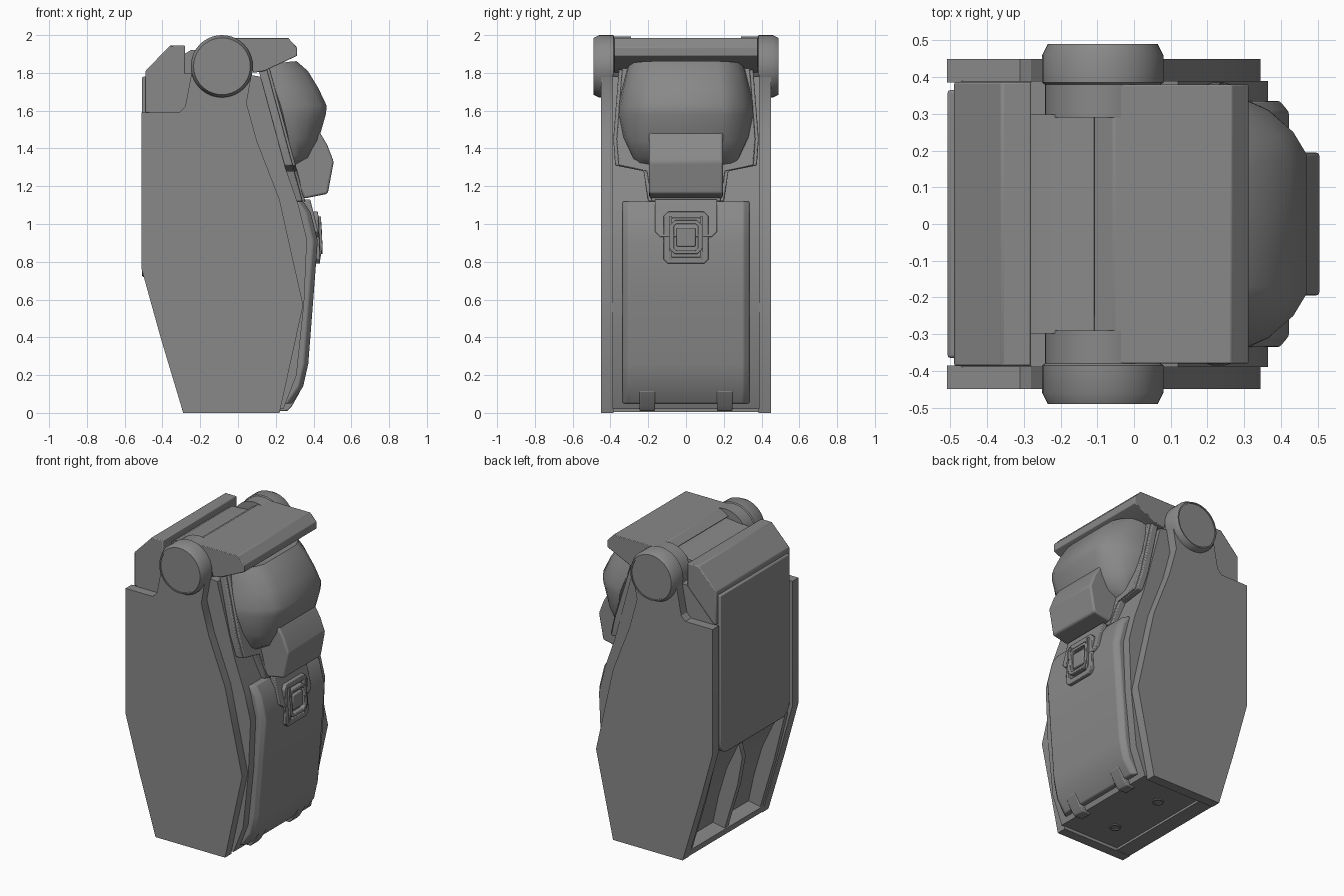
import bpy, bmesh, math
from mathutils import Vector

if "Cube" in bpy.data.objects:
    bpy.data.objects.remove(bpy.data.objects["Cube"])

grey = bpy.data.materials.new("mid_grey")
grey.diffuse_color = (0.25, 0.25, 0.25, 1)
grey.use_nodes = True
grey.node_tree.nodes["Principled BSDF"].inputs["Base Color"].default_value = grey.diffuse_color


def finish(name, bm, bevel=0.0, seg=2, angle=30):
    bmesh.ops.recalc_face_normals(bm, faces=bm.faces)
    me = bpy.data.meshes.new(name)
    bm.to_mesh(me)
    bm.free()
    ob = bpy.data.objects.new(name, me)
    bpy.context.collection.objects.link(ob)
    me.materials.append(grey)
    if bevel:
        m = ob.modifiers.new("bevel", 'BEVEL')
        m.width, m.segments, m.limit_method = bevel, seg, 'ANGLE'
        m.angle_limit = math.radians(25)
    bpy.ops.object.select_all(action='DESELECT')
    ob.select_set(True)
    bpy.context.view_layer.objects.active = ob
    bpy.ops.object.shade_smooth_by_angle(angle=math.radians(angle))
    return ob


def loft(name, rings, bevel=0.0, seg=2, angle=30):
    """Skin a list of closed rings and cap both ends."""
    bm = bmesh.new()
    vs = [[bm.verts.new(p) for p in r] for r in rings]
    n = len(vs[0])
    for a, b in zip(vs, vs[1:]):
        for i in range(n):
            bm.faces.new((a[i], a[(i + 1) % n], b[(i + 1) % n], b[i]))
    bm.faces.new(vs[0])
    bm.faces.new(vs[-1])
    return finish(name, bm, bevel, seg, angle)


def prism(name, prof, y0, y1, bevel=0.0, seg=2):
    """Extrude an x,z profile along y."""
    return loft(name, [[(x, y, z) for x, z in prof] for y in (y0, y1)], bevel, seg)


def plate(name, half, xf, thick, bevel=0.0, seg=2):
    """Extrude a mirrored y,z outline along x, on the leaning line x = xf(z)."""
    out = half + [(-y, z) for y, z in reversed(half)]
    return loft(name, [[(xf(z) + d, y, z) for y, z in out] for d in (0, thick)], bevel, seg)


def tube(name, loc, axis, prof, sides=40):
    """Turned solid from (radius, distance) pairs along an axis."""
    q = Vector(axis).to_track_quat('Z', 'Y')
    rings = [[Vector(loc) + q @ Vector((r * math.cos(t * math.tau / sides),
              r * math.sin(t * math.tau / sides), d)) for t in range(sides)] for r, d in prof]
    return loft(name, rings)


# Side plates and hinge discs
side = [(-0.29, 0), (0.22, 0), (0.345, 0.57), (0.22, 1.13), (0.10, 1.44), (0.045, 1.64),
        (0.07, 1.78), (-0.08, 1.98), (-0.24, 1.83), (-0.28, 1.62), (-0.31, 1.59), (-0.51, 1.59),
        (-0.51, 0.76), (-0.41, 0.4)]
for s, tag in ((-1, "front"), (1, "rear")):
    prism(tag + "_side_plate", side, s * 0.385, s * 0.45)
    tube(tag + "_hinge_disc", (-0.085, s * 0.29, 1.835), (0, s, 0),
         [(0.158, 0), (0.158, 0.09), (0.165, 0.095), (0.165, 0.17), (0.15, 0.2),
          (0.142, 0.2), (0.142, 0.194)])

# Inner core with the scooped lower back
core = [(-0.20, 0.02), (0.24, 0.02), (0.31, 0.2), (0.35, 0.58), (0.365, 0.92), (0.32, 1.10),
        (0.25, 1.30), (0.12, 1.78), (0.0, 1.8), (-0.28, 1.8), (-0.47, 1.6), (-0.47, 0.74),
        (-0.39, 0.62), (-0.31, 0.45), (-0.25, 0.25)]
prism("core", core, -0.39, 0.39)

# Back panel, shoulder block and lower ribs
half = [(0.365, 1.78), (0.365, 0.84)]
half += [(0.285 + 0.08 * math.cos(a * math.pi / 10), 0.80 - 0.08 * math.sin(a * math.pi / 10))
         for a in range(6)]
plate("back_panel", half, lambda z: -0.508, 0.06, 0.008)
shoulder = [(-0.49, 1.59), (-0.49, 1.81), (-0.36, 1.945), (-0.28, 1.945), (-0.28, 1.8), (-0.315, 1.59)]
prism("shoulder_block", shoulder, -0.387, 0.387, 0.006)
rib = [(-0.40, 0.64), (-0.425, 0.55), (-0.39, 0.36), (-0.29, 0.03), (-0.18, 0.03), (-0.24, 0.3)]
prism("back_rib", rib, -0.018, 0.018)
prism("back_bottom_lip", [(-0.292, 0.005), (-0.305, 0.05), (-0.19, 0.07), (-0.19, 0.005)], -0.39, 0.39)
for s, tag in ((-1, "front"), (1, "rear")):
    prism(tag + "_back_web", [(-0.47, 0.76), (-0.475, 0.70), (-0.395, 0.38), (-0.29, 0.03),
          (-0.2, 0.03), (-0.3, 0.5)], s * 0.355, s * 0.39)

# Top middle panel and top cover
prism("middle_panel", [(-0.30, 1.75), (-0.30, 1.89), (-0.25, 1.92), (-0.06, 1.94), (-0.04, 1.75)],
      -0.298, 0.298)
cover = [(-0.11, 1.95), (-0.055, 1.985), (0.265, 1.985), (0.312, 1.935), (0.312, 1.89),
         (0.14, 1.81), (0.08, 1.80), (0.06, 1.90)]
prism("top_cover", cover, -0.38, 0.38, 0.004)

# Front body
body = [(0.2, 0.05), (0.285, 0.05), (0.345, 0.14), (0.372, 0.26), (0.40, 0.62), (0.422, 0.91),
        (0.385, 1.06), (0.345, 1.12), (0.2, 1.12)]
rings = []
for y, d in ((-0.335, 0.025), (-0.305, 0), (0.305, 0), (0.335, 0.025)):
    rings.append([(x - (d if x > 0.25 else 0), y, z) for x, z in body])
loft("front_body", rings, 0.006, 2, 25)
plate("latch_backing", [(0.165, 1.13), (0.165, 0.96), (0.135, 0.93)],
      lambda z: 0.43 - 0.25 * (z - 0.92) - 0.03, 0.035, 0.005)


# Dome surround, thin lips following the leaning front
def lean(z):
    return 0.14 + (1.83 - z) * 0.27


lip = [(0.31, 1.87), (0.355, 1.83), (0.385, 1.45), (0.375, 1.31), (0.225, 1.28), (0.2, 1.12)]
plate("dome_surround", lip, lambda z: lean(z) - 0.035, 0.045, 0.006)
lip2 = [(y - 0.018, z) for y, z in lip]
plate("dome_inner_lip", lip2, lambda z: lean(z), 0.025, 0.006)

# Dome: a profile swept sideways and shrunk toward its base line
dome = [(0.14, 1.81), (0.22, 1.84), (0.31, 1.862), (0.37, 1.81), (0.425, 1.72), (0.47, 1.625),
        (0.465, 1.58), (0.425, 1.44), (0.38, 1.35), (0.30, 1.31), (0.27, 1.32)]
steps = [(0.355, 0.12, 0.88), (0.345, 0.33, 0.94), (0.31, 0.62, 0.975), (0.25, 0.87, 0.995), (0.19, 1, 1)]
steps = [(-y, s, k) for y, s, k in steps] + steps[::-1]
rings = []
for y, s, k in steps:
    ring = []
    for x, z in dome:
        b = lean(z)
        yy = y * (1 - 0.12 * max(0, (z - 1.65) / 0.2) - 0.22 * max(0, (1.5 - z) / 0.19))
        ring.append((b + (x - b) * s, yy, 1.585 + (z - 1.585) * k))
    rings.append(ring)
loft("dome", rings, 0, 1, 40)

# Snout below the dome
snout = [(0.30, 1.5), (0.43, 1.49), (0.472, 1.42), (0.507, 1.33), (0.475, 1.16), (0.35, 1.135), (0.28, 1.3)]
prism("snout", snout, -0.195, 0.195, 0.012, 3)

# Latch: nested chamfered frames
def frame(name, w, z0, z1, bar, x, depth):
    c = 0.025

    def outline(w, z0, z1, c):
        h = [(w - c, z1), (w, z1 - c), (w, z0 + c), (w - c, z0)]
        return h + [(-y, z) for y, z in reversed(h)]
    bm = bmesh.new()
    o, i = outline(w, z0, z1, c), outline(w - bar, z0 + bar, z1 - bar, c * 0.5)
    n = len(o)
    rows = [[bm.verts.new((xx - 0.08 * max(0, z - 0.92), y, z)) for y, z in pts]
            for xx, pts in ((x, o), (x + depth, o), (x + depth, i), (x, i))]
    for a in range(4):
        for k in range(n):
            bm.faces.new((rows[a][k], rows[a][(k + 1) % n],
                          rows[(a + 1) % 4][(k + 1) % n], rows[(a + 1) % 4][k]))
    return finish(name, bm, 0.004)


frame("latch_outer_frame", 0.12, 0.79, 1.065, 0.034, 0.38, 0.055)
frame("latch_inner_frame", 0.084, 0.84, 1.02, 0.02, 0.38, 0.068)
plate("latch_pad", [(0.05, 0.98), (0.05, 0.88)], lambda z: 0.39, 0.05, 0.006)
for s, tag in ((-1, "front"), (1, "rear")):
    prism(tag + "_latch_bar", [(0.4, 0.81), (0.435, 0.81), (0.447, 0.88), (0.438, 1.04), (0.4, 1.04)],
          s * 0.082 - 0.008, s * 0.082 + 0.008)

# Toe hooks and base sockets
hook = [(0.2, 0.01), (0.262, 0.01), (0.285, 0.035), (0.33, 0.115), (0.31, 0.14), (0.27, 0.12), (0.22, 0.06)]
for s, tag in ((-1, "front"), (1, "rear")):
    prism(tag + "_toe_hook", hook, s * 0.205 - 0.042, s * 0.205 + 0.042, 0.006)
    tube(tag + "_base_socket", (-0.02, s * 0.2, 0.025), (0, 0, -1),
         [(0.035, 0), (0.035, 0.012), (0.025, 0.012), (0.025, 0.006)], 20)
